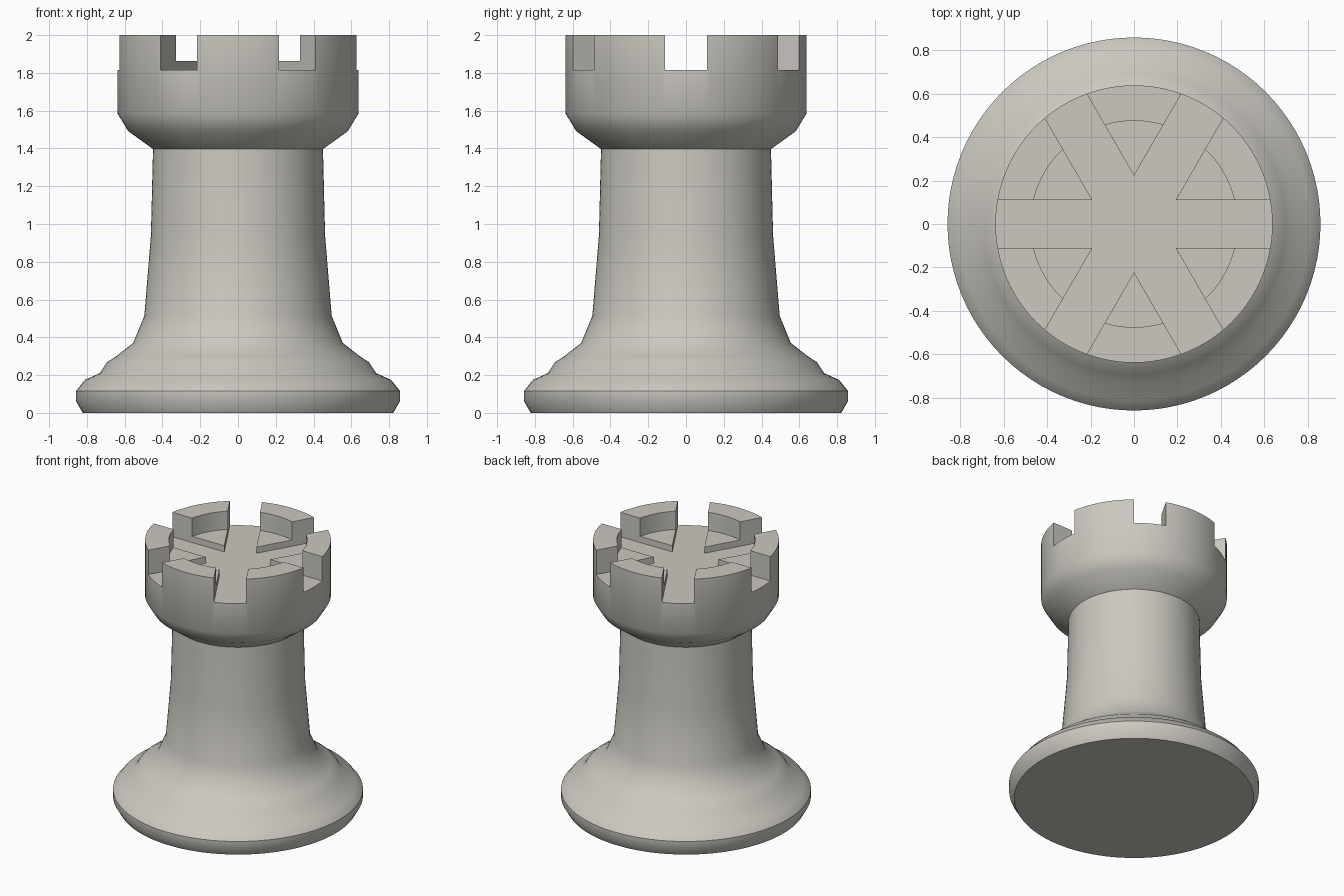
import bpy, bmesh, math
from mathutils import Vector, Matrix

cube = bpy.data.objects.get("Cube")
if cube:
    bpy.data.objects.remove(cube, do_unlink=True)

stone = bpy.data.materials.new("warm_grey_stone")
stone.use_nodes = True
colour = (0.60, 0.58, 0.53, 1)
stone.diffuse_color = colour
stone.node_tree.nodes["Principled BSDF"].inputs["Base Color"].default_value = colour

SEGMENTS = 96
TOP = 2.0


def new_object(name, bm):
    bmesh.ops.recalc_face_normals(bm, faces=bm.faces)
    mesh = bpy.data.meshes.new(name)
    bm.to_mesh(mesh)
    bm.free()
    obj = bpy.data.objects.new(name, mesh)
    bpy.context.collection.objects.link(obj)
    mesh.materials.append(stone)
    return obj


def lathe(name, profile):
    """Closed solid turned from (radius, height) points."""
    bm = bmesh.new()
    rings = [[bm.verts.new((r * math.cos(a), r * math.sin(a), z))
              for a in (math.tau * i / SEGMENTS for i in range(SEGMENTS))]
             for r, z in profile]
    for low, high in zip(rings, rings[1:]):
        for i in range(SEGMENTS):
            j = (i + 1) % SEGMENTS
            bm.faces.new((low[i], low[j], high[j], high[i]))
    bm.faces.new(rings[0][::-1])
    bm.faces.new(rings[-1])
    return new_object(name, bm)


def prism(name, outline, bottom, top):
    bm = bmesh.new()
    face = bm.faces.new([bm.verts.new((x, y, bottom)) for x, y in outline])
    grown = bmesh.ops.extrude_face_region(bm, geom=[face])["geom"]
    bmesh.ops.translate(bm, vec=(0, 0, top - bottom),
                        verts=[v for v in grown if isinstance(v, bmesh.types.BMVert)])
    return new_object(name, bm)


def cut(target, cutter):
    cutter.hide_render = True
    mod = target.modifiers.new("cut", "BOOLEAN")
    mod.operation, mod.solver, mod.object = "DIFFERENCE", "EXACT", cutter
    bpy.context.view_layer.objects.active = target
    bpy.ops.object.modifier_apply(modifier=mod.name)
    bpy.data.objects.remove(cutter, do_unlink=True)


# Turned body: foot, stepped skirt, tapering shaft and flared head
tower = lathe("rook_tower", [
    (0.822, 0), (0.858, 0.063), (0.858, 0.116), (0.81, 0.175), (0.732, 0.21),
    (0.694, 0.268), (0.642, 0.302), (0.555, 0.37), (0.496, 0.514),
    (0.461, 0.94), (0.45, 1.397), (0.582, 1.492), (0.638, 1.585), (0.638, TOP)])

# Round pocket inside the battlements
cut(tower, lathe("pocket_cutter", [(0.475, 1.862), (0.475, TOP + 0.1)]))

# Six-armed channel that crosses the head and splits the battlements
half, reach = 0.111, 0.9
star = []
for k in range(6):
    turn = Matrix.Rotation(math.radians(60 * k), 2)
    corners = [(reach, -half), (reach, half), (half * math.sqrt(3), half)]
    star += [turn @ Vector(c) for c in corners]
cut(tower, prism("channel_cutter", star, 1.815, TOP + 0.1))

# Smooth turned surfaces with crisp cut edges
bpy.ops.object.select_all(action="DESELECT")
tower.select_set(True)
bpy.context.view_layer.objects.active = tower
bpy.ops.object.shade_smooth_by_angle(angle=math.radians(37))
